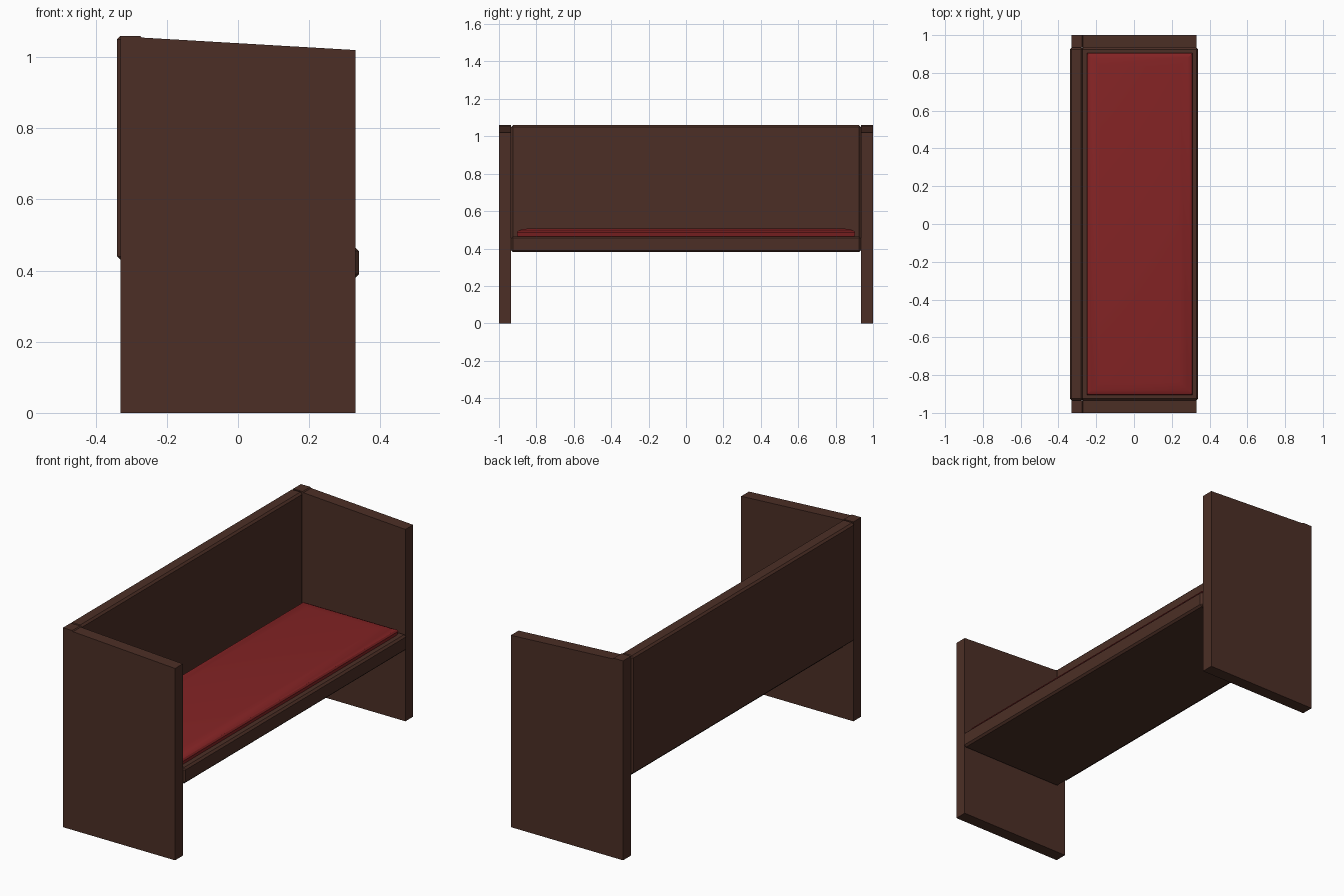
import bpy, bmesh

if "Cube" in bpy.data.objects:
    bpy.data.objects.remove(bpy.data.objects["Cube"])


def material(name, rgb):
    m = bpy.data.materials.new(name)
    m.diffuse_color = (*rgb, 1)
    m.use_nodes = True
    m.node_tree.nodes["Principled BSDF"].inputs["Base Color"].default_value = m.diffuse_color
    return m


wood = material("dark wood", (0.072, 0.028, 0.019))
red = material("red upholstery", (0.23, 0.017, 0.018))


def finish(name, bm, mat):
    bmesh.ops.recalc_face_normals(bm, faces=bm.faces[:])
    me = bpy.data.meshes.new(name)
    bm.to_mesh(me)
    bm.free()
    me.materials.append(mat)
    ob = bpy.data.objects.new(name, me)
    bpy.context.collection.objects.link(ob)
    return ob


def board(name, x0, x1, half_y, z0, z1, mat):
    bm = bmesh.new()
    bmesh.ops.create_cube(bm, size=1)
    for v in bm.verts:
        v.co.x = x1 if v.co.x > 0 else x0
        v.co.y = half_y if v.co.y > 0 else -half_y
        v.co.z = z1 if v.co.z > 0 else z0
    bmesh.ops.bevel(bm, geom=bm.edges[:], offset=0.01, segments=1,
                    affect='EDGES', profile=0.5)
    return finish(name, bm, mat)


# End panels with a gently sloping top edge
profile = [(-0.33, 0), (0.33, 0), (0.33, 1.02), (-0.27, 1.055),
           (-0.275, 1.06), (-0.33, 1.06)]
for side, label in ((-1, "left"), (1, "right")):
    bm = bmesh.new()
    rings = [[bm.verts.new((x, side * y, z)) for x, z in profile]
             for y in (0.935, 1.0)]
    n = len(profile)
    for r in rings:
        bm.faces.new(r)
    for i in range(n):
        j = (i + 1) % n
        bm.faces.new((rings[0][i], rings[0][j], rings[1][j], rings[1][i]))
    finish(label + "_end_panel", bm, wood)

# Backrest and seat base, chamfered boards
board("backrest", -0.34, -0.27, 0.935, 0.43, 1.06, wood)
board("seat_base", -0.28, 0.34, 0.935, 0.38, 0.465, wood)

# Softly crowned cushion: stacked rectangular rings (inset, height)
bm = bmesh.new()
rings = []
for inset, z in ((0.008, 0.455), (0.003, 0.472), (0, 0.485), (0.006, 0.494),
                 (0.025, 0.502), (0.07, 0.508)):
    x0, x1, hy = -0.25 + inset, 0.31 - inset, 0.905 - inset
    rings.append([bm.verts.new((x, y, z)) for x, y in
                  ((x0, -hy), (x1, -hy), (x1, hy), (x0, hy))])
bm.faces.new(rings[0])
bm.faces.new(rings[-1])
for a, b in zip(rings, rings[1:]):
    for i in range(4):
        j = (i + 1) % 4
        bm.faces.new((a[i], a[j], b[j], b[i]))
cushion = finish("seat_cushion", bm, red)
bpy.context.view_layer.objects.active = cushion
cushion.select_set(True)
bpy.ops.object.shade_smooth_by_angle()
